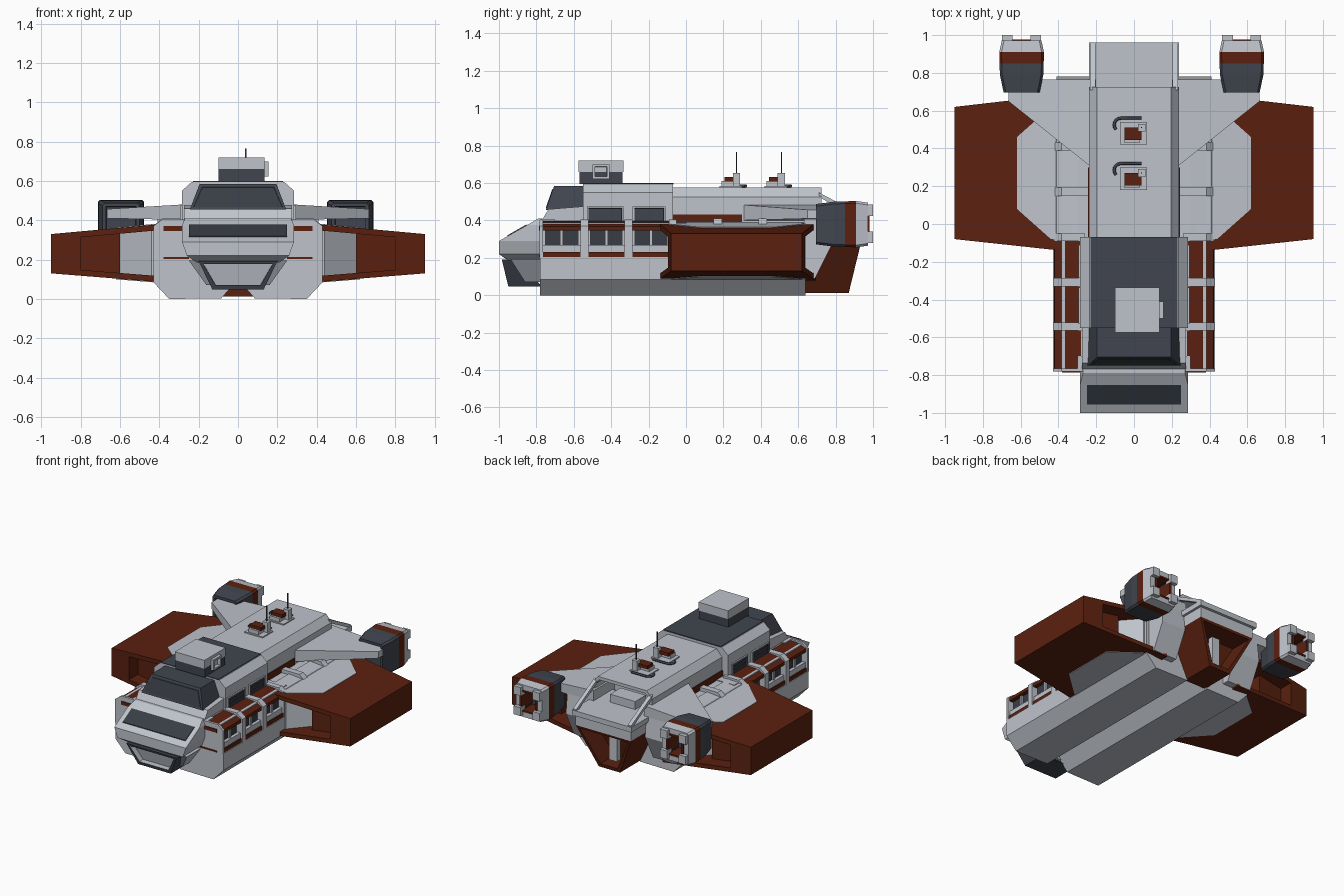
import bpy, bmesh, math
from mathutils import Vector

if "Cube" in bpy.data.objects:
    bpy.data.objects.remove(bpy.data.objects["Cube"])


def material(name, rgb):
    m = bpy.data.materials.new(name)
    m.diffuse_color = (*rgb, 1)
    m.use_nodes = True
    m.node_tree.nodes["Principled BSDF"].inputs["Base Color"].default_value = m.diffuse_color
    return m


LIGHT = material("light grey hull", (0.52, 0.55, 0.60))
BROWN = material("rust brown", (0.105, 0.015, 0.005))
DARK = material("dark slate", (0.052, 0.059, 0.077))
GLASS = material("dark glass", (0.040, 0.047, 0.060))


def loft(name, sections, mats, mirror=False, recess=None):
    """Skin between matching sections; mats is one material or one per band.
    recess = list of (direction, rim, depth, inner material)."""
    mats = mats if isinstance(mats, list) else [mats] * (len(sections) - 1)
    slots = list(dict.fromkeys(mats + [r[3] for r in recess or []]))
    bm = bmesh.new()
    rings = [[bm.verts.new(p) for p in s] for s in sections]
    n = len(rings[0])
    for a, b, m in zip(rings, rings[1:], mats):
        for i in range(n):
            j = (i + 1) % n
            bm.faces.new((a[i], a[j], b[j], b[i])).material_index = slots.index(m)
    bm.faces.new(rings[0]).material_index = slots.index(mats[0])
    bm.faces.new(rings[-1]).material_index = slots.index(mats[-1])
    bmesh.ops.recalc_face_normals(bm, faces=bm.faces[:])
    for d, rim, depth, inner in recess or []:
        d = Vector(d)
        f = max(bm.faces, key=lambda q: q.normal.dot(d))
        bmesh.ops.inset_region(bm, faces=[f], thickness=rim)
        walls = bmesh.ops.inset_region(bm, faces=[f], thickness=0.002)["faces"]
        for v in f.verts:
            v.co -= d * depth
        for q in walls + [f]:
            q.material_index = slots.index(inner)
    me = bpy.data.meshes.new(name)
    bm.normal_update()
    bm.to_mesh(me)
    bm.free()
    for m in slots:
        me.materials.append(m)
    ob = bpy.data.objects.new(name, me)
    bpy.context.collection.objects.link(ob)
    if mirror:
        ob.modifiers.new("mirror", "MIRROR")
    return ob


def along_y(name, pts, y0, y1, mat, **k):
    return loft(name, [[(x, y, z) for x, z in pts] for y in (y0, y1)], mat, **k)


def along_x(name, pts, x0, x1, mat, **k):
    return loft(name, [[(x, y, z) for y, z in pts] for x in (x0, x1)], mat, **k)


def box(name, x0, x1, y0, y1, z0, z1, mat, **k):
    return along_y(name, [(x0, z0), (x1, z0), (x1, z1), (x0, z1)], y0, y1, mat, **k)


def sym(half):
    return half + [(-x, z) for x, z in reversed(half)]


def level(hx, y0, y1, z):
    return [(-hx, y0, z), (hx, y0, z), (hx, y1, z), (-hx, y1, z)]


# Lower hull with a V groove in the keel
along_y("lower_hull", [(0, 0.1)] + sym([(0.085, 0.003), (0.35, 0), (0.43, 0.085), (0.43, 0.205), (0.2, 0.206)]),
        -0.78, 0.64, LIGHT)
box("mid_core", -0.385, 0.385, -0.77, 0.0, 0.2, 0.39, LIGHT)
along_y("mid_rear", sym([(0.43, 0.2), (0.43, 0.365), (0.41, 0.385)]), -0.09, 0.64, LIGHT)

# Ribs along the flanks, with side bays between the front ones
RIB = [(0.26, 0.2), (0.43, 0.2), (0.43, 0.37), (0.385, 0.405), (0.26, 0.405)]
for y0, y1 in ((-0.782, -0.765), (-0.565, -0.522), (-0.33, -0.285), (-0.09, -0.05)):
    along_y("flank_rib", RIB, y0, y1, LIGHT, mirror=True)
for y in (0.17, 0.41):
    along_y("rear_rib", [(0.24, 0.36), (0.43, 0.36), (0.42, 0.38), (0.385, 0.41), (0.24, 0.41)],
            y - 0.022, y + 0.022, LIGHT, mirror=True)
for y0, y1 in ((-0.765, -0.565), (-0.522, -0.33), (-0.285, -0.09)):
    along_y("bay_awning", [(0.28, 0.398), (0.36, 0.392), (0.42, 0.368), (0.42, 0.345), (0.28, 0.345)],
            y0, y1, BROWN, mirror=True)
    box("bay_lower_stripe", 0.37, 0.424, y0, y1, 0.204, 0.232, BROWN, mirror=True)
    box("bay_sill", 0.37, 0.415, y0, y1, 0.232, 0.27, LIGHT, mirror=True)
    box("bay_window", 0.384, 0.392, y0 + 0.01, y1 - 0.01, 0.27, 0.345, GLASS, mirror=True)
    ym = (y0 + y1) / 2
    box("bay_mullion", 0.38, 0.405, ym - 0.008, ym + 0.008, 0.27, 0.345, LIGHT, mirror=True)
box("front_bulkhead", -0.3, 0.3, -0.78, -0.7, 0.2, 0.405, LIGHT)
box("front_upper_stripe", 0.28, 0.38, -0.787, -0.78, 0.345, 0.37, BROWN, mirror=True)
box("front_lower_stripe", 0.25, 0.38, -0.787, -0.78, 0.204, 0.214, BROWN, mirror=True)

# Nose with window band, and chin intake
loft("nose", [level(0.21, -0.95, -0.77, 0.185), level(0.26, -1, -0.77, 0.22),
              level(0.285, -1, -0.77, 0.29), level(0.285, -0.85, -0.77, 0.375),
              level(0.27, -0.79, -0.77, 0.41)], LIGHT)
slope = lambda y: 0.29 + (y + 1) * 0.567
loft("nose_window", [[(x, y, slope(y) + d) for x, y in
                      ((-0.25, -0.955), (0.25, -0.955), (0.25, -0.852), (-0.25, -0.852))]
                     for d in (-0.004, 0.005)], GLASS)
loft("chin_body", [level(0.16, -0.86, -0.77, 0.07), level(0.25, -0.94, -0.77, 0.195)], LIGHT)
loft("chin_intake", [level(0.13, -0.95, -0.77, 0.047), level(0.2, -0.985, -0.9, 0.192)], DARK,
     recess=[((0, -1, 0), 0.028, 0.04, LIGHT)])

# Upper cabin, canopy and side grilles
along_y("cabin", sym([(0.285, 0.385), (0.285, 0.55), (0.235, 0.595)]), -0.55, -0.07, LIGHT)
box("cabin_roof", -0.23, 0.23, -0.55, -0.068, 0.592, 0.6, DARK)
along_x("canopy_base", [(-0.772, 0.4), (-0.735, 0.46), (-0.55, 0.475), (-0.55, 0.4)], -0.275, 0.275, LIGHT)
loft("canopy", [level(0.245, -0.75, -0.54, 0.455), level(0.195, -0.705, -0.54, 0.585)], DARK,
     recess=[((0, -1, 0), 0.022, -0.004, GLASS)])
for y0, y1 in ((-0.53, -0.335), (-0.285, -0.11)):
    box("grille_frame", 0.28, 0.295, y0, y1, 0.375, 0.475, LIGHT, mirror=True,
        recess=[((1, 0, 0), 0.012, 0.008, DARK)])
    for z in (0.405, 0.43, 0.455):
        box("grille_slat", 0.28, 0.293, y0 + 0.02, y1 - 0.02, z - 0.005, z + 0.005, DARK, mirror=True)

# Roof turret
box("turret_base", -0.1, 0.135, -0.57, -0.34, 0.595, 0.66, DARK)
box("turret_top", -0.1, 0.135, -0.575, -0.335, 0.66, 0.72, LIGHT)
box("turret_sensor", 0.1, 0.155, -0.5, -0.41, 0.622, 0.7, LIGHT, recess=[((1, 0, 0), 0.018, 0.02, LIGHT)])

# Rear upper hull, open at the back over a loading deck
along_y("rear_hull", sym([(0.238, 0.38), (0.238, 0.525), (0.195, 0.575)]), -0.07, 0.725, LIGHT,
        recess=[((0, 1, 0), 0.025, 0.2, LIGHT)])
box("rear_side_stripe", 0.23, 0.244, -0.07, 0.3, 0.385, 0.432, BROWN, mirror=True)
box("rear_deck", -0.237, 0.237, 0.55, 0.96, 0.375, 0.412, LIGHT)
box("deck_crate", -0.1, 0.1, 0.6, 0.72, 0.41, 0.47, LIGHT)
loft("deck_strut", [[(x, y, z + d) for x, d in ((0.205, 0), (0.232, 0), (0.232, 0.025), (0.205, 0.025))]
                    for y, z in ((0.71, 0.525), (0.955, 0.395))], LIGHT, mirror=True)
along_x("rear_gusset", [(0.63, 0.09), (0.69, 0.09), (0.78, 0.27), (0.765, 0.41), (0.63, 0.41)],
        0.22, 0.41, LIGHT, mirror=True)

# Tail scoop under the deck
loft("tail_scoop", [level(0.085, 0.62, 0.87, 0.012), level(0.22, 0.62, 0.94, 0.3),
                    level(0.22, 0.62, 0.94, 0.376)][:2], BROWN,
     recess=[((0, 1, 0), 0.032, 0.16, BROWN)])
box("scoop_cap", -0.22, 0.22, 0.62, 0.94, 0.3, 0.376, LIGHT)
box("scoop_strut", -0.03, 0.03, 0.79, 0.83, 0.06, 0.27, LIGHT)

# Side wings: hollow brown edges around a grey eight-sided core
zt = lambda x: 0.33 + (0.95 - x) * 0.09
zb = lambda x: 0.13 - (0.95 - x) * 0.08
yf = lambda x: -0.08 - (0.95 - x) * 0.108
yb = lambda x: 0.62 + (0.95 - x) * 0.115


def wing_piece(name, x0, x1, lo, hi, inset=0):
    loft(name, [[(x, yf(x) + inset, lo(x)), (x, yb(x) - inset, lo(x)),
                 (x, yb(x) - inset, hi(x)), (x, yf(x) + inset, hi(x))] for x in (x0, x1)], BROWN, mirror=True)


wing_piece("wing_top", 0.3, 0.81, lambda x: zt(x) - 0.03, zt)
wing_piece("wing_bottom", 0.3, 0.81, zb, lambda x: zb(x) + 0.03)
wing_piece("wing_tip", 0.8, 0.95, zb, zt)
wing_piece("wing_core", 0.6, 0.81, zb, zt, 0.1)
OCT = [(0.3, -0.09), (0.44, -0.08), (0.62, 0.08), (0.62, 0.46), (0.44, 0.62), (0.3, 0.62)]
loft("wing_panel", [[(x, y, zb(x) - 0.004) for x, y in OCT], [(x, y, zt(x) + 0.004) for x, y in OCT]],
     LIGHT, mirror=True)

# Engine pylons
loft("engine_pylon", [[(0.2, 0.28, 0.4), (0.2, 0.765, 0.4), (0.2, 0.765, 0.485), (0.2, 0.28, 0.485)],
                      [(0.665, 0.65, 0.41), (0.665, 0.765, 0.41), (0.665, 0.765, 0.457), (0.665, 0.65, 0.457)]],
     LIGHT, mirror=True)


def ring(cx, y, hx, hz, c=0.012):
    z = 0.38
    return [(cx + a, y, z + b) for a, b in
            ((-hx + c, -hz), (hx - c, -hz), (hx, -hz + c), (hx, hz - c),
             (hx - c, hz), (-hx + c, hz), (-hx, hz - c), (-hx, -hz + c))]


# Engine pods with open nozzles and corner prongs
for cx in (-0.595, 0.57):
    loft("engine_pod", [ring(cx, 0.695, 0.095, 0.108), ring(cx, 0.79, 0.115, 0.12), ring(cx, 0.85, 0.117, 0.122),
                        ring(cx, 0.91, 0.118, 0.124), ring(cx, 0.972, 0.105, 0.115)],
         [DARK, DARK, BROWN, LIGHT],
         recess=[((0, 1, 0), 0.04, 0.13, DARK), ((0, -1, 0), 0.02, 0.05, DARK)])
    for s in (-1, 1):
        for z0, z1 in ((0.28, 0.34), (0.425, 0.485)):
            x = cx + s * 0.075
            box("nozzle_prong", x - 0.028, x + 0.028, 0.95, 1.0, z0, z1, LIGHT)
        x = cx + s * 0.06
        box("nozzle_liner", x - 0.008, x + 0.008, 0.86, 0.98, 0.32, 0.44, BROWN)
        box("nozzle_lip", cx - 0.05, cx + 0.05, 0.86, 0.976, 0.374 + s * 0.072, 0.386 + s * 0.072, BROWN)

# Roof antenna units with a bent pipe
for y in (0.25, 0.49):
    box("antenna_base", -0.075, 0.07, y - 0.07, y + 0.05, 0.572, 0.583, LIGHT)
    box("antenna_block", -0.05, 0.03, y - 0.06, y + 0.0, 0.58, 0.61, LIGHT)
    box("antenna_motor", -0.05, 0.04, y - 0.045, y + 0.02, 0.608, 0.632, BROWN)
    box("antenna_pedestal", 0.02, 0.06, y + 0.0, y + 0.04, 0.58, 0.655, LIGHT)
    box("antenna_mast", 0.036, 0.042, y + 0.017, y + 0.023, 0.65, 0.765, DARK)
    cu = bpy.data.curves.new("antenna_pipe", "CURVE")
    cu.dimensions = "3D"
    cu.bevel_depth = 0.008
    cu.bevel_resolution = 1
    path = [(-0.07 + 0.035 * math.cos(t), y + 0.035 + 0.035 * math.sin(t))
            for t in [math.pi * (1.25 - 0.125 * i) for i in range(7)]] + [(0.04, y + 0.07)]
    sp = cu.splines.new("POLY")
    sp.points.add(len(path) - 1)
    for p, (a, b) in zip(sp.points, path):
        p.co = (a, b, 0.584, 1)
    cu.materials.append(DARK)
    bpy.context.collection.objects.link(bpy.data.objects.new("antenna_pipe", cu))
